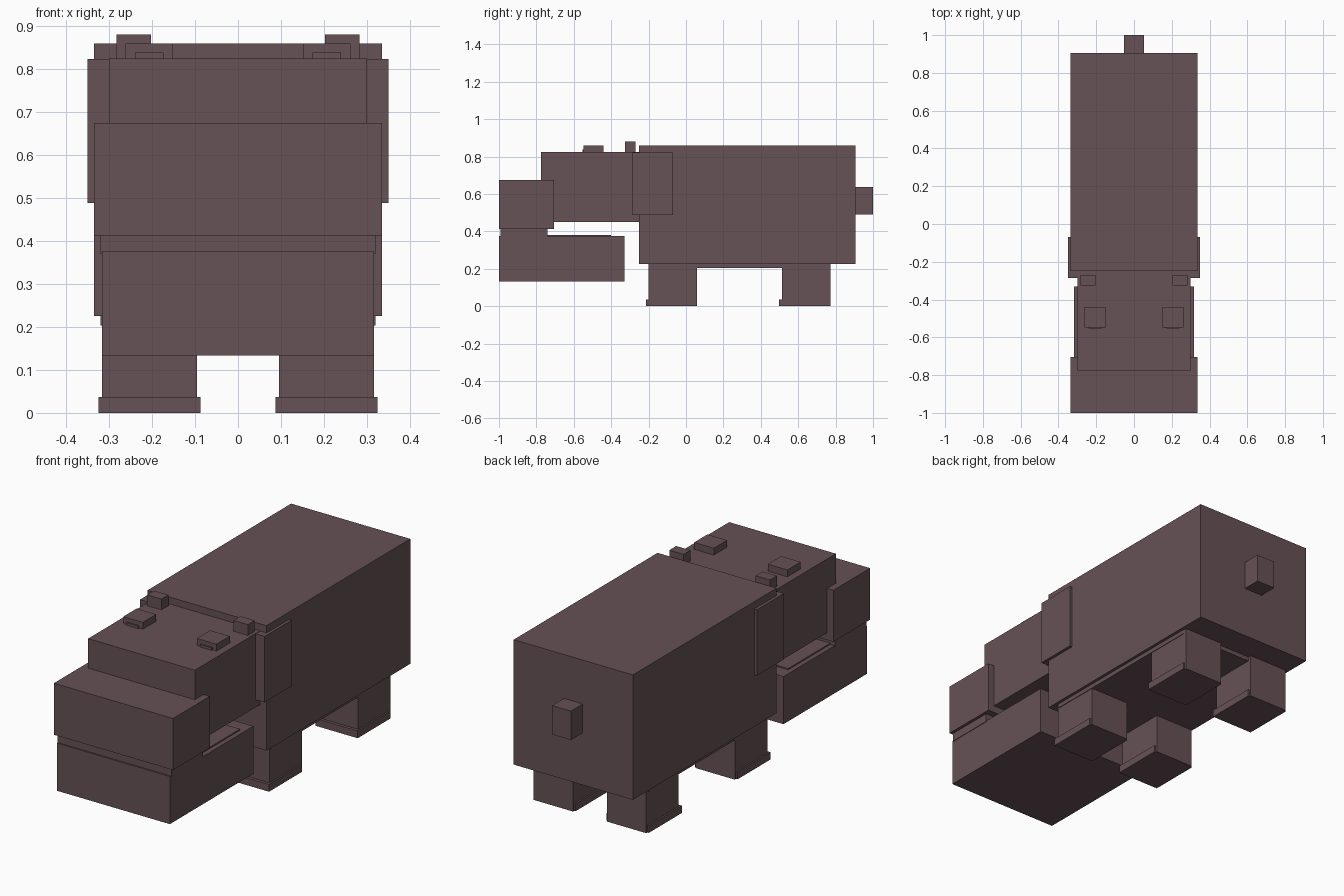
import bpy

cube = bpy.data.objects.get("Cube")
if cube:
    bpy.data.objects.remove(cube, do_unlink=True)

# Single skin colour
COLOUR = (0.133, 0.083, 0.092, 1.0)
skin = bpy.data.materials.new("grey_brown_skin")
skin.use_nodes = True
skin.diffuse_color = COLOUR
bsdf = skin.node_tree.nodes["Principled BSDF"]
bsdf.inputs["Base Color"].default_value = COLOUR
bsdf.inputs["Roughness"].default_value = 0.9


def box(name, x, y, z):
    """Flat-shaded box spanning the given (min, max) ranges."""
    bpy.ops.mesh.primitive_cube_add(size=1)
    ob = bpy.context.object
    ob.name = ob.data.name = name
    for v in ob.data.vertices:
        v.co = [r[1] if c > 0 else r[0] for c, r in zip(v.co, (x, y, z))]
    ob.data.materials.append(skin)
    return ob


def centred(name, half_width, y, z):
    return box(name, (-half_width, half_width), y, z)


def pair(name, x, y, z):
    """Matching boxes on the left (+x) and right (-x)."""
    box("left_" + name, x, y, z)
    box("right_" + name, (-x[1], -x[0]), y, z)


# Torso
centred("body", 0.335, (-0.25, 0.905), (0.225, 0.86))
centred("belly", 0.32, (-0.19, 0.755), (0.203, 0.235))
centred("neck_collar", 0.35, (-0.286, -0.07), (0.488, 0.823))
centred("tail", 0.053, (0.895, 1.0), (0.49, 0.637))

# Head and mouth
centred("head", 0.30, (-0.775, -0.24), (0.45, 0.825))
centred("snout", 0.335, (-1.0, -0.705), (0.413, 0.675))
centred("lower_jaw", 0.317, (-1.0, -0.33), (0.133, 0.375))
centred("lips", 0.32, (-0.993, -0.74), (0.37, 0.418))
centred("mouth_floor", 0.293, (-0.80, -0.402), (0.37, 0.382))

# Eyes and ears
pair("brow", (0.152, 0.262), (-0.547, -0.44), (0.815, 0.86))
pair("eye", (0.173, 0.24), (-0.554, -0.53), (0.815, 0.838))
pair("ear", (0.203, 0.283), (-0.325, -0.27), (0.815, 0.88))

# Legs and feet
for name, front in (("front", -0.2), ("hind", 0.512)):
    pair(name + "_leg", (0.095, 0.317), (front, front + 0.26), (0.0, 0.23))
    pair(name + "_foot", (0.087, 0.325), (front - 0.015, front + 0.25), (0.0, 0.037))
